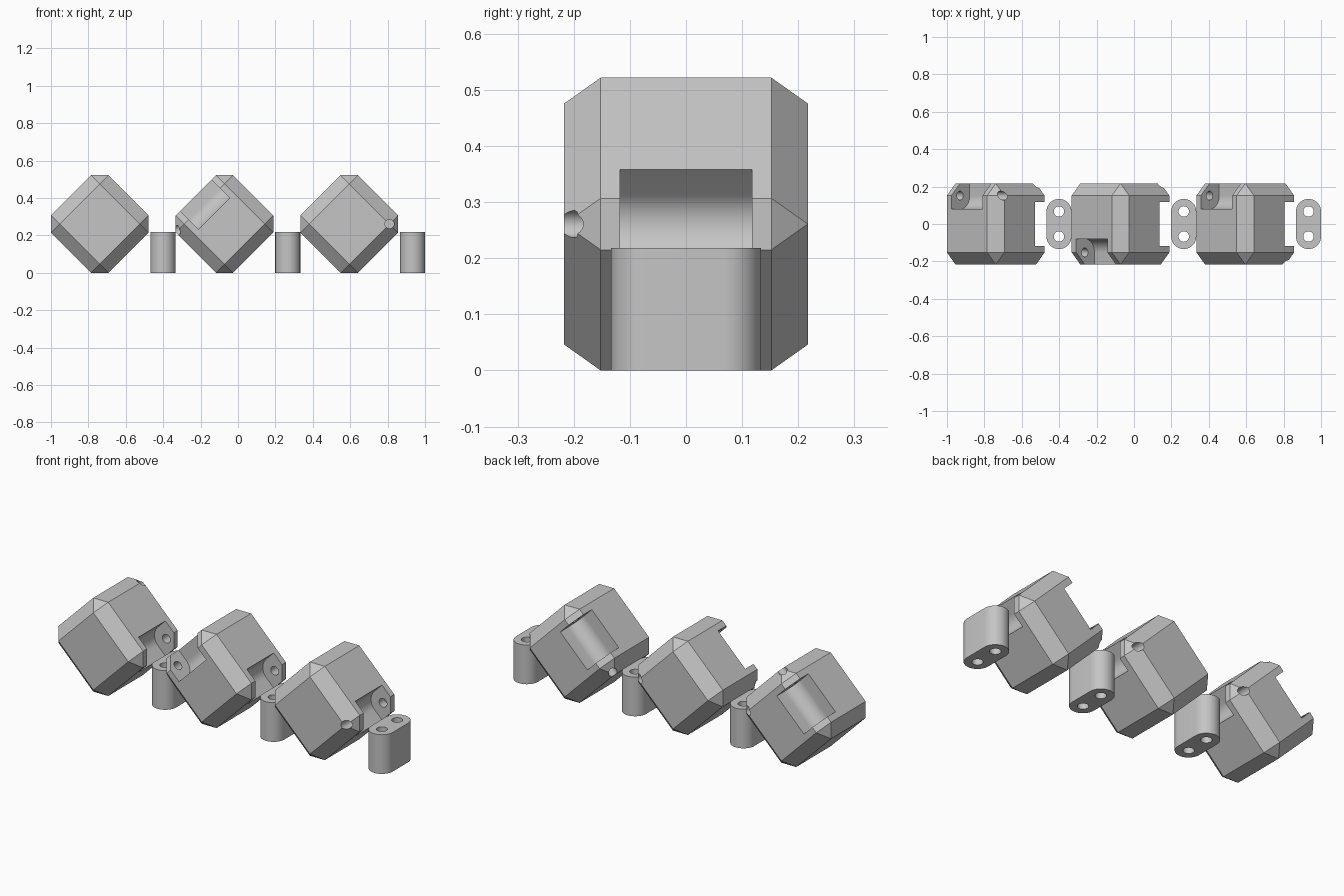
import bpy, bmesh, math
from mathutils import Matrix, Vector

if "Cube" in bpy.data.objects:
    bpy.data.objects.remove(bpy.data.objects["Cube"], do_unlink=True)

HALF = 0.217            # half side of a block
CHAMFER = 0.065
PIN = HALF - CHAMFER    # distance of every pin axis from the block centre
SLOT_R = 0.073          # radius of the rounded slot
SLOT_HALF = 0.118       # half length of a slot
LINK_R = 0.067
LINK_H = 0.218
SPACING = 0.667
RISE = HALF * math.sqrt(2) - CHAMFER / math.sqrt(2)   # resting height of block centre

grey = bpy.data.materials.new("plain grey")
grey.use_nodes = True
grey.diffuse_color = (0.56, 0.56, 0.56, 1)
grey.node_tree.nodes["Principled BSDF"].inputs["Base Color"].default_value = (0.56, 0.56, 0.56, 1)


def finish(name, bm):
    bmesh.ops.recalc_face_normals(bm, faces=bm.faces)
    mesh = bpy.data.meshes.new(name)
    bm.to_mesh(mesh)
    bm.free()
    mesh.materials.append(grey)
    obj = bpy.data.objects.new(name, mesh)
    bpy.context.collection.objects.link(obj)
    return obj


def arc(cx, cy, r, start, end, steps):
    angles = [math.radians(start + (end - start) * i / steps) for i in range(steps + 1)]
    return [(cx + r * math.cos(t), cy + r * math.sin(t)) for t in angles]


def prism(name, profile, low, high, u=(1, 0, 0), v=(0, 1, 0), w=(0, 0, 1)):
    """Extrude a profile in the u, v plane along w."""
    u, v, w = Vector(u), Vector(v), Vector(w)
    bm = bmesh.new()
    face = bm.faces.new([bm.verts.new(u * p + v * q + w * low) for p, q in profile])
    new = bmesh.ops.extrude_face_region(bm, geom=[face])["geom"]
    bmesh.ops.translate(bm, vec=w * (high - low),
                        verts=[g for g in new if isinstance(g, bmesh.types.BMVert)])
    return finish(name, bm)


def select(obj):
    bpy.ops.object.select_all(action='DESELECT')
    obj.select_set(True)
    bpy.context.view_layer.objects.active = obj


def cut(obj, cutter):
    cutter.hide_render = True
    mod = obj.modifiers.new("cut", 'BOOLEAN')
    mod.operation = 'DIFFERENCE'
    mod.solver = 'EXACT'
    mod.object = cutter
    select(obj)
    bpy.ops.object.modifier_apply(modifier=mod.name)
    bpy.data.objects.remove(cutter, do_unlink=True)


def smooth(obj):
    select(obj)
    bpy.ops.object.shade_smooth_by_angle(angle=math.radians(30))


def hinge_slot(block, u, v, w):
    """Rounded slot on the u/v edge, with a pin hole leaving the block towards +w."""
    inner = PIN - SLOT_R
    profile = arc(PIN, PIN, SLOT_R, 180, 270, 16) + [(0.4, inner), (0.4, 0.4), (inner, 0.4)]
    cut(block, prism("slot_cutter", profile, -SLOT_HALF, SLOT_HALF, u, v, w))
    hole = arc(PIN, PIN, 0.024, 0, 360, 32)[:-1]
    cut(block, prism("pin_cutter", hole, -0.165, 0.4, u, v, w))


def make_block(name, x, pocket_side, pocket_exit, corner_exit):
    bm = bmesh.new()
    bmesh.ops.create_cube(bm, size=2 * HALF)
    bmesh.ops.bevel(bm, geom=list(bm.edges), offset=CHAMFER, segments=1,
                    affect='EDGES', offset_type='OFFSET')
    block = finish(name, bm)
    # slot on the side edge, pin running front to back
    hinge_slot(block, (1, 0, 0), (0, 0, -1), (0, corner_exit, 0))
    # pocket on the upper edge, pin running along the sloping face
    hinge_slot(block, (0, pocket_side, 0), (0, 0, 1), (pocket_exit, 0, 0))
    # tip the block onto its edge
    block.data.transform(Matrix.Translation((x, 0, RISE)) @ Matrix.Rotation(math.radians(-45), 4, 'Y'))
    smooth(block)


def make_link(name, x):
    profile = arc(0, LINK_R, LINK_R, 0, 180, 24) + arc(0, -LINK_R, LINK_R, 180, 360, 24)
    link = prism(name, profile, 0, LINK_H)
    for y in (-LINK_R, LINK_R):
        cut(link, prism("link_hole_cutter", arc(0, y, 0.028, 0, 360, 32)[:-1], -0.1, 0.4))
    link.data.transform(Matrix.Translation((x, 0, 0)))
    smooth(link)


# Blocks: pocket side, pocket pin exit, side pin exit
layout = [("left_end", 1, 1, 1), ("middle", -1, -1, 1), ("right_end", 1, -1, -1)]
for i, (place, side, pocket_exit, corner_exit) in enumerate(layout):
    offset = (i - 1) * SPACING
    make_block("block_" + str(i + 1), offset - 0.072, side, pocket_exit, corner_exit)
    make_link("hinge_link_" + str(i + 1), offset + 0.266)
